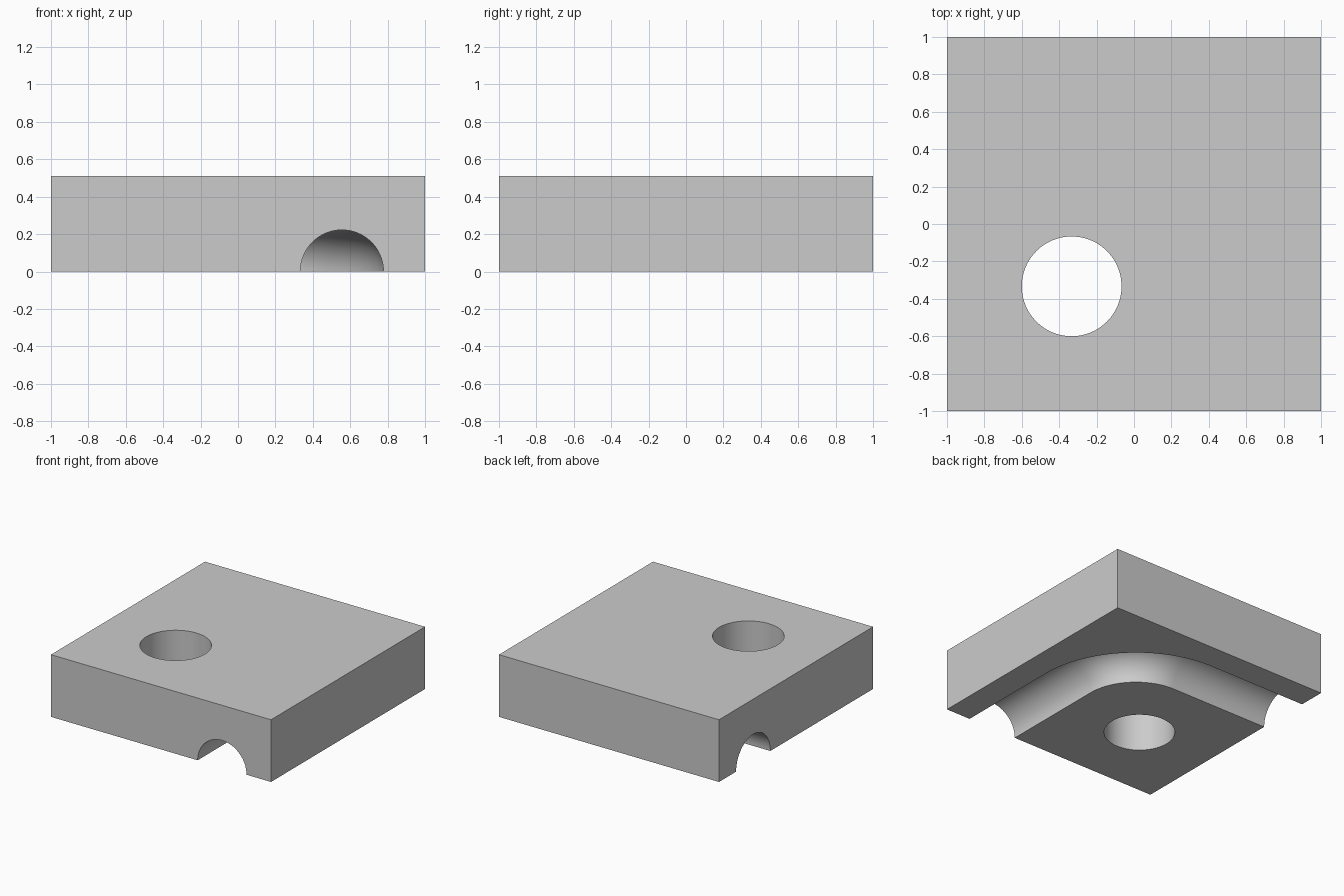
import bpy
import bmesh
from math import sin, cos, pi
from mathutils import Vector

if "Cube" in bpy.data.objects:
    bpy.data.objects.remove(bpy.data.objects["Cube"], do_unlink=True)

UNIT = 2 / 9                 # the block is nine units wide
HEIGHT = 2.3 * UNIT

grey = bpy.data.materials.new("plain grey")
grey.use_nodes = True
colour = (0.6, 0.6, 0.6, 1)
grey.diffuse_color = colour
grey.node_tree.nodes["Principled BSDF"].inputs["Base Color"].default_value = colour


def add_object(name, bm):
    bmesh.ops.recalc_face_normals(bm, faces=bm.faces)
    mesh = bpy.data.meshes.new(name)
    bm.to_mesh(mesh)
    bm.free()
    mesh.materials.append(grey)
    obj = bpy.data.objects.new(name, mesh)
    bpy.context.collection.objects.link(obj)
    return obj


def tube(name, stations, radius, sides):
    """Sweep a circle along stations of (centre, side axis, up axis)."""
    bm = bmesh.new()
    rings = []
    for centre, side, up in stations:
        rings.append([bm.verts.new(centre + radius * (side * cos(a) + up * sin(a)))
                      for a in (2 * pi * i / sides for i in range(sides))])
    for a, b in zip(rings, rings[1:]):
        for i in range(sides):
            j = (i + 1) % sides
            bm.faces.new((a[i], a[j], b[j], b[i]))
    bm.faces.new(rings[0])
    bm.faces.new(rings[-1])
    obj = add_object(name, bm)
    obj.hide_render = True
    return obj


# Block
bm = bmesh.new()
bmesh.ops.create_cube(bm, size=1)
bmesh.ops.scale(bm, vec=(2, 2, HEIGHT), verts=bm.verts)
bmesh.ops.translate(bm, vec=(0, 0, HEIGHT / 2), verts=bm.verts)
block = add_object("block", bm)

# Round vertical hole
X, Y, Z = Vector((1, 0, 0)), Vector((0, 1, 0)), Vector((0, 0, 1))
hole_spot = Vector((-1 / 3, -1 / 3, 0))
hole = tube("hole_cutter", [(hole_spot + Z * z, X, Y) for z in (-0.2, 0.8)],
            1.2 * UNIT, 96)

# Half-round channel: straight from the front, a quarter bend, out of the -x side
bend_radius = 3 * UNIT
bend_centre = Vector((-UNIT / 2, -UNIT / 2, 0))
stations = [(Vector((bend_centre.x + bend_radius, -1.2, 0)), X, Z)]
STEPS = 40
for i in range(STEPS + 1):
    angle = pi / 2 * i / STEPS
    out = X * cos(angle) + Y * sin(angle)
    stations.append((bend_centre + out * bend_radius, out, Z))
stations.append((Vector((-1.2, bend_centre.y + bend_radius, 0)), Y, Z))
channel = tube("channel_cutter", stations, UNIT, 80)

# Cut both shapes out of the block
bpy.ops.object.select_all(action="DESELECT")
bpy.context.view_layer.objects.active = block
block.select_set(True)
for cutter in (hole, channel):
    mod = block.modifiers.new(cutter.name, "BOOLEAN")
    mod.operation = "DIFFERENCE"
    mod.solver = "EXACT"
    mod.object = cutter
    bpy.ops.object.modifier_apply(modifier=mod.name)
    bpy.data.objects.remove(cutter, do_unlink=True)

bpy.ops.object.shade_smooth_by_angle(angle=pi / 6)
